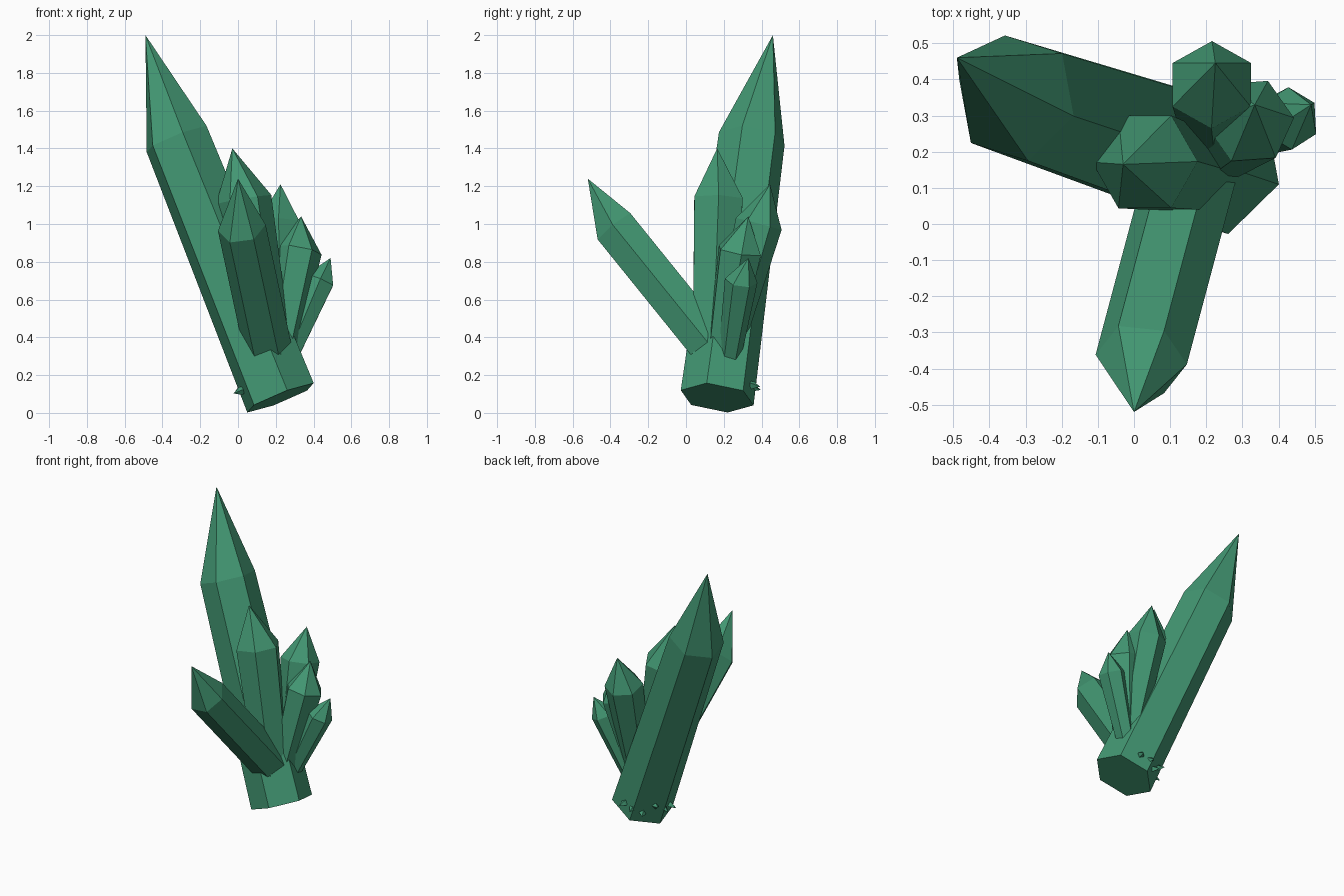
import bpy
import bmesh
import math
import random
from mathutils import Vector

cube = bpy.data.objects.get("Cube")
if cube:
    bpy.data.objects.remove(cube, do_unlink=True)

# One flat green for every crystal
green = bpy.data.materials.new("crystal_green")
green.use_nodes = True
colour = (0.055, 0.31, 0.17, 1.0)
green.diffuse_color = colour
green.node_tree.nodes["Principled BSDF"].inputs["Base Color"].default_value = colour


def crystal(name, base, shoulder, tip, r_base, r_shoulder, hint, sides=6):
    """Prism from base to shoulder, closed by a pyramid; hint aims the first corner."""
    base, shoulder, tip = Vector(base), Vector(shoulder), Vector(tip)
    axis = (shoulder - base).normalized()
    hint = Vector(hint)
    u = (hint - axis * hint.dot(axis)).normalized()
    v = axis.cross(u)
    bm = bmesh.new()

    def ring(centre, radius):
        angles = [math.tau * i / sides for i in range(sides)]
        return [bm.verts.new(centre + radius * (u * math.cos(a) + v * math.sin(a)))
                for a in angles]

    low, high = ring(base, r_base), ring(shoulder, r_shoulder)
    top = bm.verts.new(tip)
    bm.faces.new(low[::-1])
    for i in range(sides):
        j = (i + 1) % sides
        bm.faces.new((low[i], low[j], high[j], high[i]))
        bm.faces.new((high[i], high[j], top))
    bmesh.ops.recalc_face_normals(bm, faces=bm.faces)
    mesh = bpy.data.meshes.new(name)
    bm.to_mesh(mesh)
    bm.free()
    mesh.materials.append(green)
    obj = bpy.data.objects.new(name, mesh)
    bpy.context.collection.objects.link(obj)
    return obj


# Main column, leaning left and back
root = Vector((0.225, 0.165, 0.08))
main_shoulder = Vector((-0.325, 0.348, 1.45))
main_hint = Vector((0.175, -0.055, 0.075))
crystal("main_crystal", root, main_shoulder, (-0.49, 0.46, 2.0), 0.2, 0.18, main_hint)

# Side crystals growing out of the main column
crystal("centre_crystal", (0.17, 0.14, 0.28), (0.03, 0.172, 1.13),
        (-0.03, 0.165, 1.4), 0.12, 0.148, (1, 0, 0))
crystal("front_crystal", (0.16, 0.15, 0.33), (0.02, -0.375, 0.98),
        (0, -0.52, 1.24), 0.128, 0.128, (1, 0, 0))
crystal("back_crystal", (0.23, 0.21, 0.33), (0.215, 0.385, 1.0),
        (0.225, 0.445, 1.21), 0.085, 0.125, (0, 1, 0))
crystal("left_crystal", (0.22, 0.19, 0.3), (0.32, 0.285, 0.86),
        (0.334, 0.33, 1.04), 0.085, 0.125, (1, 0.1, 0))
crystal("small_left_crystal", (0.26, 0.23, 0.29), (0.432, 0.292, 0.7),
        (0.49, 0.33, 0.82), 0.06, 0.087, (0, 1, 0))

# Tiny splinters sprouting from the back of the foot
random.seed(4)
axis = (main_shoulder - root).normalized()
across = main_hint.normalized()
around = axis.cross(across)
for i in range(6):
    angle = math.radians(95 + 22 * i)
    out = across * math.cos(angle) + around * math.sin(angle)
    start = root + axis * random.uniform(0.07, 0.14) + out * 0.15
    lean = (out + axis * random.uniform(-0.3, 0.8)).normalized()
    crystal(f"splinter_{i + 1}", start, start + lean * 0.035,
            start + lean * 0.075, 0.018, 0.022, axis.cross(out), 4)
